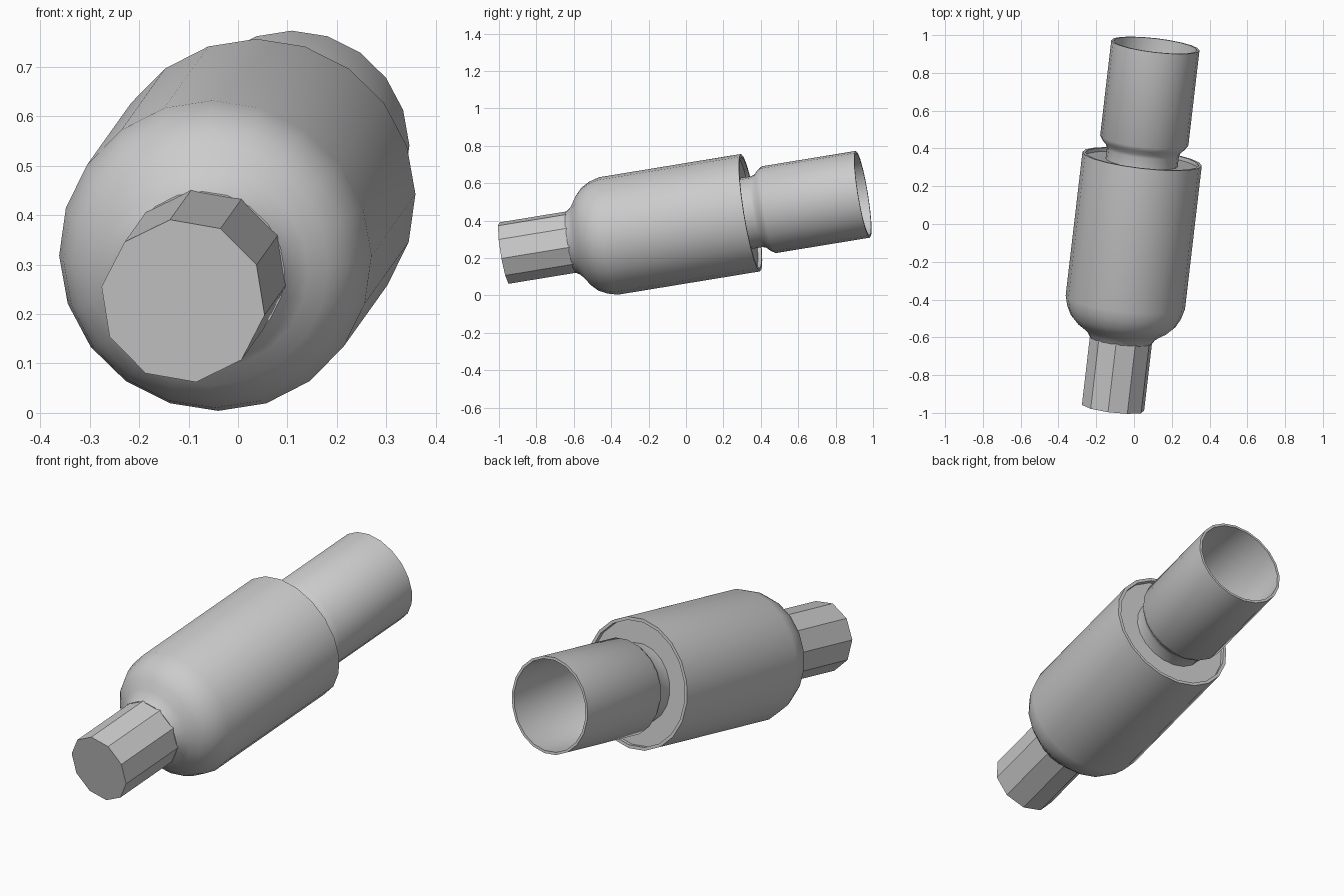
import bpy, bmesh
from math import radians, cos, sin, tau
from mathutils import Matrix

if "Cube" in bpy.data.objects:
    bpy.data.objects.remove(bpy.data.objects["Cube"])

# Tilted frame: local +y runs along the axis, origin at the body's open rim
FRAME = (Matrix.Translation((0.043, 0.345, 0.4425))
         @ Matrix.Rotation(radians(-6.67), 4, 'Z')
         @ Matrix.Rotation(radians(9.25), 4, 'X'))


def lathe(name, profile, sides, start=0.0, smooth=True):
    """Revolve (position along axis, radius) points and cap both ends."""
    bm = bmesh.new()
    rings = []
    for s, r in profile:
        angles = [start + tau * i / sides for i in range(sides)]
        rings.append([bm.verts.new(FRAME @ Matrix.Translation((r * cos(a), s, r * sin(a))).to_translation())
                      for a in angles])
    for a, b in zip(rings, rings[1:]):
        for i in range(sides):
            j = (i + 1) % sides
            bm.faces.new((a[i], a[j], b[j], b[i]))
    bm.faces.new(rings[0])
    bm.faces.new(rings[-1])
    bmesh.ops.recalc_face_normals(bm, faces=bm.faces)
    mesh = bpy.data.meshes.new(name)
    bm.to_mesh(mesh)
    bm.free()
    ob = bpy.data.objects.new(name, mesh)
    bpy.context.collection.objects.link(ob)
    if smooth:
        bpy.ops.object.select_all(action='DESELECT')
        bpy.context.view_layer.objects.active = ob
        ob.select_set(True)
        bpy.ops.object.shade_smooth_by_angle(angle=radians(40))
    return ob


# Faceted ten-sided stem at the front
lathe("stem", [(-1.344, 0.168), (-0.93, 0.168)], 10, radians(-10), smooth=False)

# Main body: flared collar, rounded shoulder, straight wall, recessed back face
lathe("body", [(-0.98, 0.165), (-0.955, 0.182), (-0.935, 0.207), (-0.91, 0.245),
               (-0.875, 0.28), (-0.83, 0.303), (-0.775, 0.318),
               (0.0, 0.318), (0.0, 0.302), (-0.02, 0.302)], 20)

# Hollow rear tube with a narrow neck
lathe("rear_tube", [(-0.03, 0.192), (0.035, 0.192), (0.055, 0.199), (0.075, 0.22), (0.1, 0.235),
                    (0.613, 0.235), (0.613, 0.222), (0.105, 0.222),
                    (0.05, 0.18), (-0.01, 0.18)], 20)
